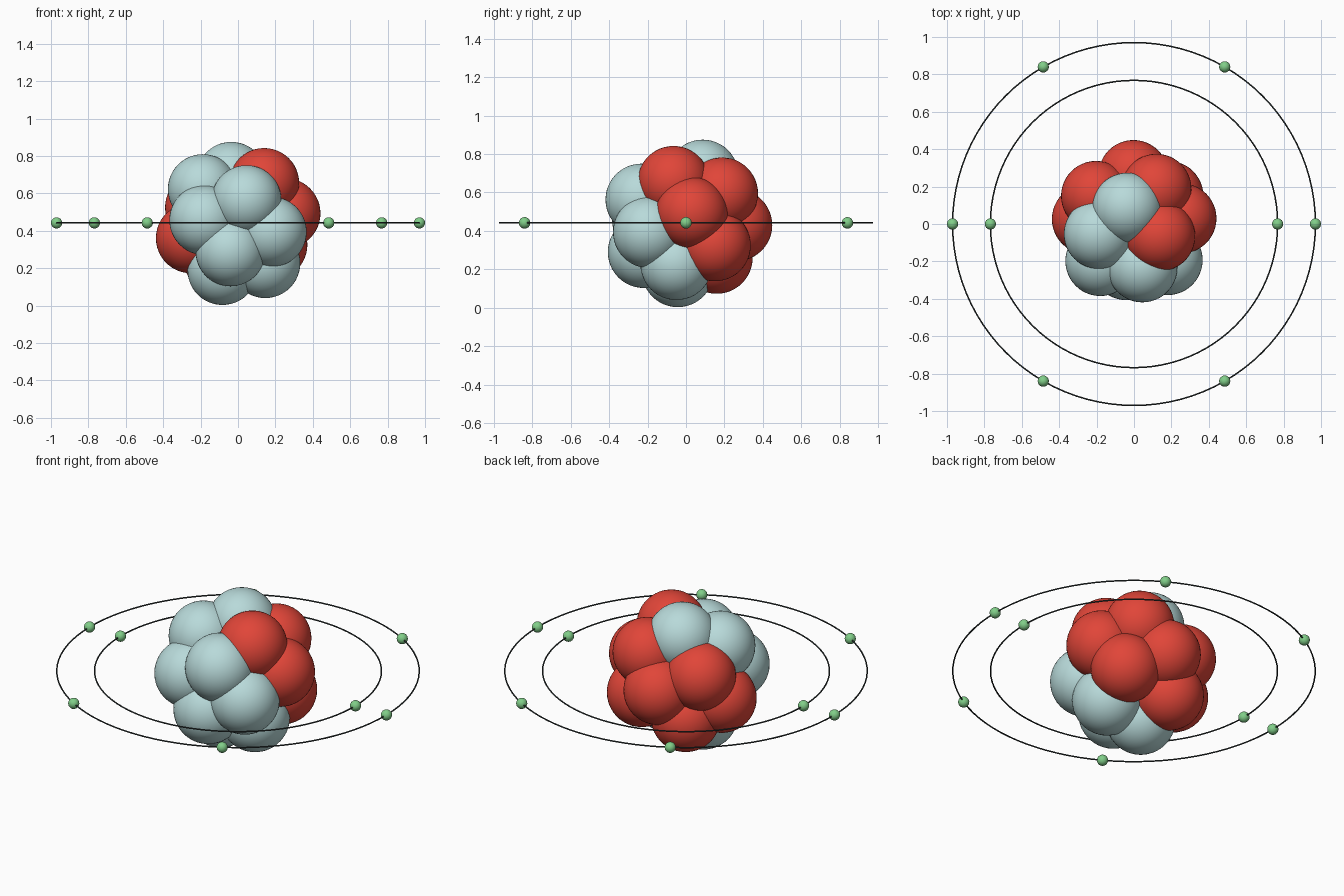
import bpy, math

if "Cube" in bpy.data.objects:
    bpy.data.objects.remove(bpy.data.objects["Cube"])

R_NUCLEON, R_ELECTRON, R_WIRE, Z_MID = 0.187, 0.03, 0.004, 0.442


def material(name, color):
    m = bpy.data.materials.new(name)
    m.diffuse_color = color
    m.use_nodes = True
    m.node_tree.nodes["Principled BSDF"].inputs["Base Color"].default_value = m.diffuse_color
    return m


RED = material("proton_red", (0.75, 0.06, 0.04, 1))
PALE = material("neutron_pale_blue", (0.48, 0.70, 0.70, 1))
GREEN = material("electron_green", (0.22, 0.62, 0.25, 1))
DARK = material("orbit_dark", (0.03, 0.04, 0.04, 1))


def finish(name, mat):
    ob = bpy.context.object
    ob.name = name
    ob.data.materials.append(mat)
    bpy.ops.object.shade_smooth()


def ball(name, pos, radius, mat, segs=48):
    bpy.ops.mesh.primitive_uv_sphere_add(segments=segs, ring_count=segs // 2,
                                         radius=radius, location=pos)
    finish(name, mat)


# Nucleus: eight protons and eight neutrons packed together
protons = [(0.14, -0.065, 0.655), (0.254, 0.03, 0.493), (0.12, 0.188, 0.595),
           (-0.003, 0.262, 0.43), (0.184, 0.15, 0.325), (-0.11, 0.16, 0.26),
           (-0.252, 0.026, 0.36), (-0.203, 0.15, 0.525)]
neutrons = [(0.045, -0.232, 0.563), (-0.18, -0.198, 0.457), (-0.04, -0.22, 0.29),
            (0.18, -0.193, 0.394), (-0.188, -0.053, 0.622), (-0.036, 0.087, 0.688),
            (-0.083, -0.043, 0.19), (0.146, -0.05, 0.227)]
for i, p in enumerate(protons):
    ball(f"proton_{i + 1}", p, R_NUCLEON, RED)
for i, p in enumerate(neutrons):
    ball(f"neutron_{i + 1}", p, R_NUCLEON, PALE)

# Electron shells: thin orbit ring with evenly spaced electrons
for shell, radius, count in (("inner", 0.768, 2), ("outer", 0.97, 6)):
    bpy.ops.mesh.primitive_torus_add(major_radius=radius, minor_radius=R_WIRE,
                                     major_segments=96, minor_segments=10,
                                     location=(0, 0, Z_MID))
    finish(f"{shell}_orbit", DARK)
    for i in range(count):
        a = 2 * math.pi * i / count
        ball(f"{shell}_electron_{i + 1}",
             (radius * math.cos(a), radius * math.sin(a), Z_MID), R_ELECTRON, GREEN, 24)
